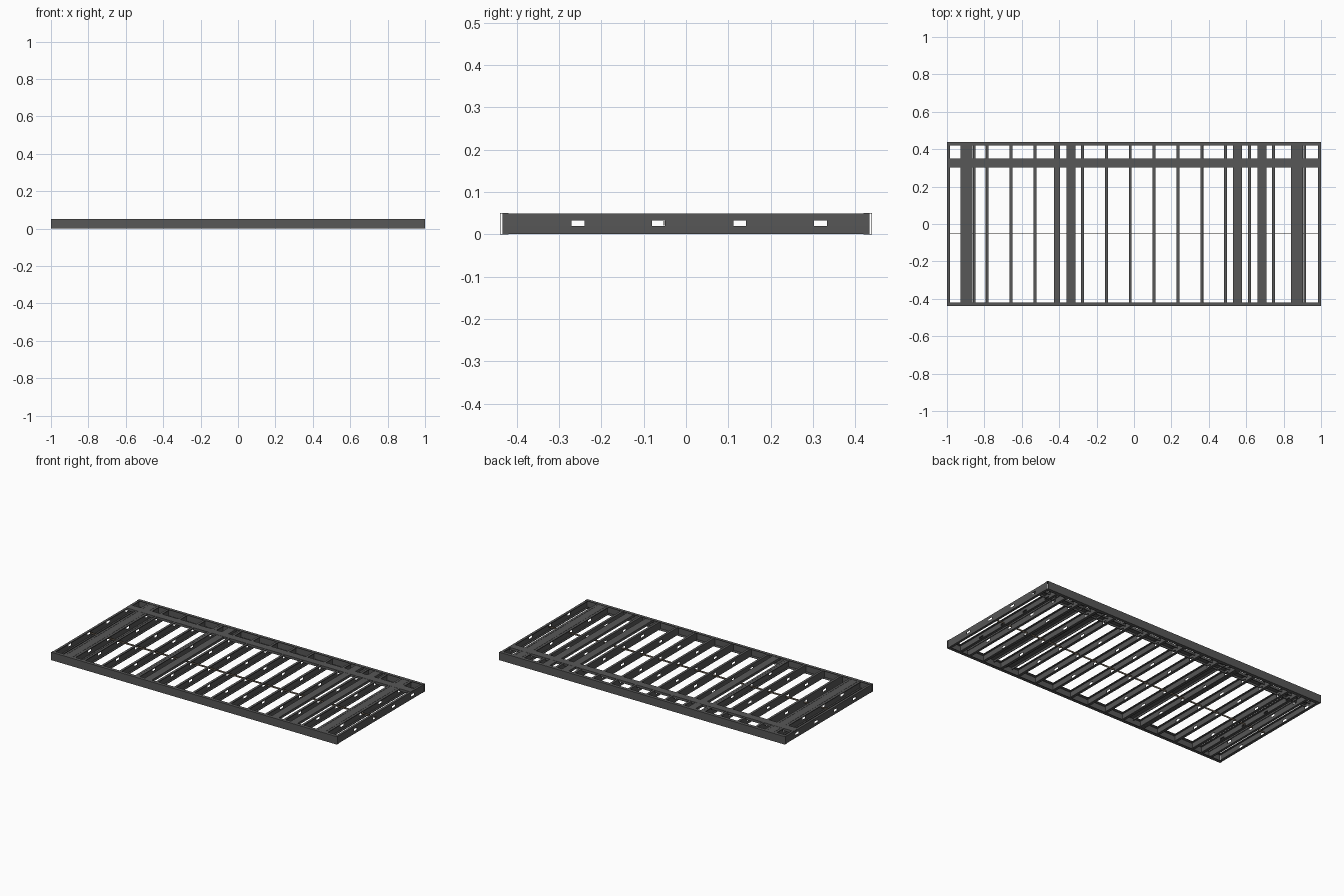
import bpy
import bmesh
from mathutils import Vector

cube = bpy.data.objects.get("Cube")
if cube:
    bpy.data.objects.remove(cube, do_unlink=True)


def material(name, rgb):
    m = bpy.data.materials.new(name)
    m.use_nodes = True
    m.diffuse_color = (*rgb, 1)
    m.node_tree.nodes["Principled BSDF"].inputs["Base Color"].default_value = (*rgb, 1)
    return m


steel = material("dark grey steel", (0.095, 0.095, 0.095))
brown = material("brown grey steel", (0.12, 0.095, 0.07))

GAUGE = 0.0016
LENGTH = 0.434      # half length of a stud
LOW, HIGH = 0.002, 0.0485
FLANGE = 0.014
LIP = 0.004


def folded_sheet(name, profile, stations, place, mat=steel, is_hole=None):
    """Sweep an open profile through stations, leaving out punched cells."""
    bm = bmesh.new()
    rows = [[bm.verts.new(place(a, b, s)) for a, b in profile] for s in stations]
    for i in range(len(stations) - 1):
        for j in range(len(profile) - 1):
            if is_hole and is_hole(i, j):
                continue
            bm.faces.new((rows[i][j], rows[i][j + 1], rows[i + 1][j + 1], rows[i + 1][j]))
    mesh = bpy.data.meshes.new(name)
    bm.to_mesh(mesh)
    bm.free()
    mesh.materials.append(mat)
    obj = bpy.data.objects.new(name, mesh)
    bpy.context.collection.objects.link(obj)
    mod = obj.modifiers.new("gauge", "SOLIDIFY")
    mod.thickness = GAUGE
    mod.offset = 0
    return obj


def along_y(a, b, s):
    return Vector((a, s, b))


def along_x(a, b, s):
    return Vector((s, a, b))


# Punched upright studs: lipped channel with four slots in the web
slots = [-0.255, -0.065, 0.127, 0.318]
stations = [-LENGTH]
for y in slots:
    stations += [y - 0.015, y + 0.015]
stations.append(LENGTH)


def stud(name, x, side):
    f = side * FLANGE
    profile = [(f, LOW + LIP), (f, LOW), (0, LOW), (0, 0.0195), (0, 0.0325),
               (0, HIGH), (f, HIGH), (f, HIGH - LIP)]
    obj = folded_sheet(name, profile, stations, along_y,
                       is_hole=lambda i, j: j == 3 and i % 2 == 1)
    obj.location.x = x


# Evenly spaced studs, leaving out the bays taken by built-up posts
pitch = 0.1275
for k in range(-6, 7):
    if k != -3:
        stud("common_stud", -0.027 + k * pitch, 1)
stud("right_end_stud", -0.999, 1)
stud("left_end_stud", 0.999, -1)

# Back to back pair
for side in (-1, 1):
    stud("paired_stud", -0.412 + side * 0.001, side)

# Corner posts: a flat channel between two studs
for centre in (-0.887, 0.88):
    for side in (-1, 1):
        stud("post_stud", centre + side * 0.026, side)


# Flat channels with the web on top
def flat_profile(centre, top):
    w = 0.0235
    return [(centre - w + LIP, top - FLANGE), (centre - w, top - FLANGE),
            (centre - w, top), (centre + w, top),
            (centre + w, top - FLANGE), (centre + w - LIP, top - FLANGE)]


for x in (-0.887, -0.336, 0.553, 0.685, 0.88):
    folded_sheet("flat_stud", flat_profile(x, HIGH), [-LENGTH, LENGTH], along_y)

folded_sheet("cross_rail", flat_profile(0.326, HIGH + 0.0008), [-0.998, 0.998], along_x)

# Long edge tracks, open toward the middle
for name, side in (("front_track", -1), ("back_track", 1)):
    outer, inner = side * 0.439, side * 0.419
    folded_sheet(name, [(inner, 0.0008), (outer, 0.0008), (outer, 0.05), (inner, 0.05)],
                 [-1, 1], along_x)

# Thin bridging strip threaded through the slots
folded_sheet("bridging_strip", [(-0.052, 0.0205), (-0.052, 0.0315)], [-0.998, 0.998],
             along_x, brown)
